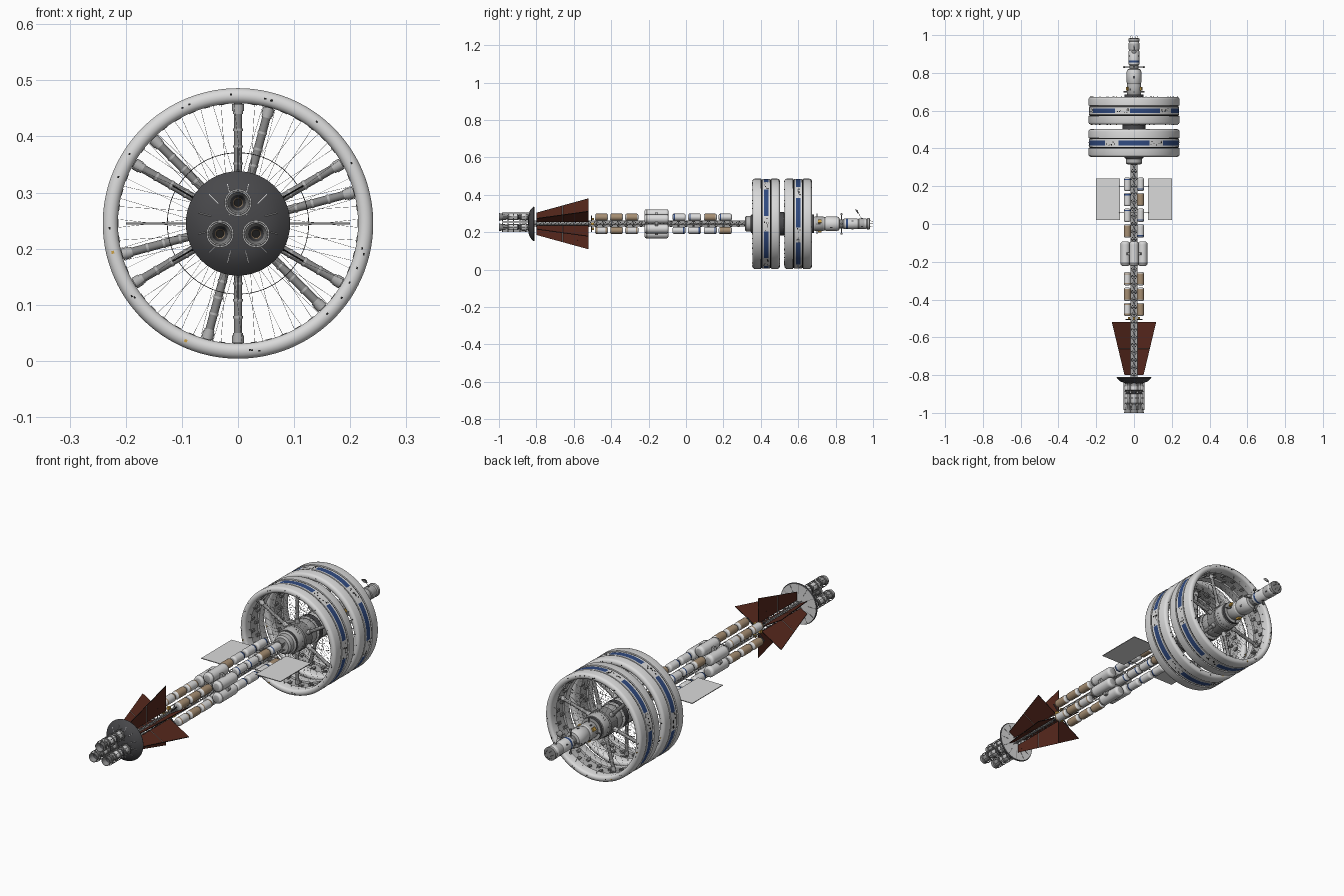
import bpy, bmesh, math, random
from math import radians, sin, cos, pi
from mathutils import Vector, Matrix

if "Cube" in bpy.data.objects:
    bpy.data.objects.remove(bpy.data.objects["Cube"])
random.seed(4)
AXIS = 0.245  # height of the ship's long axis


def material(name, *rgb):
    m = bpy.data.materials.new(name)
    m.use_nodes = True
    m.diffuse_color = (*rgb, 1)
    m.node_tree.nodes["Principled BSDF"].inputs["Base Color"].default_value = (*rgb, 1)
    return m


HULL = material("pale hull", .7, .7, .7)
LIGHT = material("light grey", .45, .45, .45)
GREY = material("mid grey", .25, .25, .25)
DARK = material("dark grey", .065, .065, .07)
BLACK = material("black", .012, .012, .012)
BLUE = material("window blue", .03, .07, .22)
RUST = material("radiator rust", .095, .021, .012)
TAN = material("tank tan", .38, .27, .17)
GOLD = material("gold foil", .6, .35, .06)


def polar(r, deg, y):
    return Vector((r * cos(radians(deg)), y, AXIS + r * sin(radians(deg))))


def finish(name, bm, mats, smooth=True):
    me = bpy.data.meshes.new(name)
    bmesh.ops.recalc_face_normals(bm, faces=bm.faces)
    bm.to_mesh(me)
    bm.free()
    for m in mats:
        me.materials.append(m)
    ob = bpy.data.objects.new(name, me)
    bpy.context.collection.objects.link(ob)
    if smooth:
        me.polygons.foreach_set("use_smooth", [True] * len(me.polygons))
        me.set_sharp_from_angle(angle=radians(38))
    return ob


def lathe(name, profile, mats, rule=None, at=(0, 0), segs=32, closed=False):
    """Spin (radius, y) points around a line parallel to y."""
    bm = bmesh.new()
    rings = [[bm.verts.new((at[0] + r * cos(2 * pi * s / segs), y, AXIS + at[1] + r * sin(2 * pi * s / segs)))
              for s in range(segs)] for r, y in profile]
    n = len(profile)
    for i in range(n if closed else n - 1):
        a, b = rings[i], rings[(i + 1) % n]
        for s in range(segs):
            t = (s + 1) % segs
            f = bm.faces.new((a[s], a[t], b[t], b[s]))
            f.material_index = rule(i, 360 * (s + .5) / segs) if rule else 0
    bmesh.ops.remove_doubles(bm, verts=bm.verts, dist=1e-6)
    return finish(name, bm, mats)


def bars(name, pieces, mat, sides=4):
    """Join straight round bars, each given as start, end, radius."""
    bm = bmesh.new()
    for a, b, r in pieces:
        d = b - a
        mx = Matrix.Translation((a + b) / 2) @ d.to_track_quat('Z', 'Y').to_matrix().to_4x4()
        bmesh.ops.create_cone(bm, cap_ends=True, segments=sides, radius1=r, radius2=r, depth=d.length, matrix=mx)
    return finish(name, bm, [mat], sides > 6)


def blocks(name, pieces, mat):
    """Boxes placed around the axis: radius, angle, y, size (radial, y, tangential)."""
    bm = bmesh.new()
    for r, deg, y, size in pieces:
        mx = (Matrix.Translation(polar(r, deg, y)) @ Matrix.Rotation(-radians(deg), 4, 'Y')
              @ Matrix.Diagonal((*size, 1)))
        bmesh.ops.create_cube(bm, size=1, matrix=mx)
    return finish(name, bm, [mat], False)


def panel(name, corners, nu, nv, line, mats):
    """Thin sheet divided into inset panels with seams."""
    a, b, c, d = corners
    bm = bmesh.new()
    grid = [[bm.verts.new(a.lerp(b, u / nu).lerp(d.lerp(c, u / nu), v / nv)) for u in range(nu + 1)]
            for v in range(nv + 1)]
    for v in range(nv):
        for u in range(nu):
            bm.faces.new((grid[v][u], grid[v][u + 1], grid[v + 1][u + 1], grid[v + 1][u]))
    for f in bmesh.ops.inset_individual(bm, faces=bm.faces[:], thickness=line)["faces"]:
        f.material_index = 1
    ob = finish(name, bm, mats, False)
    mod = ob.modifiers.new("thickness", 'SOLIDIFY')
    mod.thickness, mod.offset = .003, 0


# Habitat wheels: half profile of the rim, mirrored about its middle plane
HALF = [(.221, .047), (.214, .044), (.214, .01), (.217, .004), (.222, .001), (.228, 0), (.234, .002), (.239, .006),
        (.241, .012), (.241, .046), (.236, .047), (.236, .052), (.239, .053), (.239, .061)]
WHEEL = HALF + [(r, .147 - y) for r, y in reversed(HALF)]
LAST = len(WHEEL) - 1
for label, y0, turn in (("front", .355, 90), ("rear", .526, 75)):
    def wheel_rule(i, deg):
        off = (deg - turn + 30) % 60 - 30
        if i == LAST // 2:
            return 1 if abs(off) < 20 else 0
        return 2 if i in (10, LAST - 11) else 3 if i in (0, LAST - 1, LAST) else 0
    lathe(label + "_wheel", [(r, y0 + y) for r, y in WHEEL], [HULL, BLUE, BLACK, LIGHT], wheel_rule,
          segs=144, closed=True)
    mid = y0 + .0735
    spokes, collars, cables = [], [], []
    for k in range(6):
        deg = turn + 60 * k
        spokes.append((polar(.03, deg, mid), polar(.222, deg, mid), .0075))
        collars += [(polar(r, deg, mid), polar(r + w, deg, mid), .0075 + t)
                    for r, w, t in ((.2, .013, .003), (.195, .005, .0015), (.165, .004, .001), (.135, .004, .001),
                                    (.105, .004, .001), (.06, .02, .003))]
    for k in range(36):
        for y, lean in ((y0 + .02, 12), (y0 + .127, -12)):
            cables.append((polar(.06, 10 * k, y), polar(.216, 10 * k + lean, y), .0004))
    bars(label + "_spokes", spokes, GREY, 16)
    bars(label + "_spoke_collars", collars, LIGHT, 16)
    bars(label + "_cables", cables, GREY, 3)
    bars(label + "_cable_hoop", [(polar(.126, 5 * k, mid), polar(.126, 5 * k + 5, mid), .0006) for k in range(72)],
         DARK)
    # Portholes on the sides and window band, equipment inside the rim
    ports = []
    for k in range(50):
        ports.append((random.uniform(.225, .231), random.uniform(0, 360), y0 + random.choice((0, .147)),
                      (.003, .002, .004)))
        gap = turn + 30 + 60 * (k % 6) + random.uniform(-9, 9)
        ports.append((.239, gap, mid + random.uniform(-.012, .012), (.0015, .004, .006)))
    blocks(label + "_portholes", ports, BLACK)
    blocks(label + "_rim_beacons", [(.229, deg, y, (.005, .002, .005)) for deg in (193, 246)
                                    for y in (y0, y0 + .147)], GOLD)
    blocks(label + "_inner_lockers", [(.217, 7.5 * k, mid + .015 * (-1) ** k, (.008, .018, .012))
                                      for k in range(48)], GREY)
    lathe(label + "_wheel_hub", [(.03, y0 + .005), (.052, y0 + .005), (.056, y0 + .012), (.056, y0 + .045),
                                 (.06, y0 + .05), (.06, y0 + .096), (.056, y0 + .1), (.056, y0 + .135),
                                 (.052, y0 + .142), (.03, y0 + .142)], [LIGHT, GREY],
          lambda i, d: 1 if i in (3, 4, 5) else 0)

# Central hub core, bearings and rear command module
lathe("hub_core", [(0, .315), (.034, .315), (.042, .322), (.042, .345), (.05, .35), (.05, .36), (.046, .36),
                   (.046, .495), (.062, .5), (.062, .525), (.046, .53), (.046, .668), (.05, .672), (.05, .685),
                   (0, .685)], [LIGHT, DARK], lambda i, d: 1 if i in (4, 8, 12) else 0)
MODULE = [(0, .68), (.032, .68), (.038, .688), (.038, .735), (.036, .738), (.036, .746), (.039, .75), (.039, .805),
          (.035, .818), (.024, .822), (.024, .84), (.028, .845), (.028, .856), (.028, .866), (.028, .915),
          (.027, .917), (.027, .923), (.029, .925), (.029, .955), (.026, .965), (.03, .97), (.03, .982), (.02, .984),
          (0, .98)]
lathe("command_module", MODULE, [HULL, GREY, LIGHT, BLUE],
      lambda i, d: 3 if i == 12 else 1 if i in (4, 9, 15, 21, 22) else 2 if i in (2, 8, 17, 19, 20) else 0)
blocks("module_hatches", [(.038, 60 * k + 30 * (k % 2), .712 + .065 * (k % 2), (.004, .012, .008)) for k in range(6)]
       + [(.0285, 60 * k + 30, .89 + .05 * (k % 2), (.003, .01, .006)) for k in range(6)], DARK)
blocks("foil_boxes", [(.04, deg, .715, (.01, .018, .016)) for deg in (20, 150, 260)], GOLD)
bars("docking_arms", [(polar(.02, 90 * k, .832), polar(.058, 90 * k, .832), .003) for k in range(4)]
     + [(polar(.035, 90 * k, .7), polar(.055, 90 * k, .7), .003) for k in range(4)]
     + [(polar(.048, 90 * k, .832), polar(.056, 90 * k, .832), .006) for k in range(4)], GREY, 10)
bars("tip_antennas", [(polar(.02, 60 * k, .98), polar(.015, 60 * k, 1), .0008) for k in range(6)]
     + [(polar(.025, 90, .94), polar(.07, 88, .915), .001)], GREY)
dish = lathe("antenna_dish", [(0, .004), (.008, .002), (.014, -.004), (.014, -.005), (.008, .001), (0, .003)], [GREY])
dish.location = (0, .915, .068)
dish.data.transform(Matrix.Translation((0, 0, AXIS)) @ Matrix.Rotation(radians(35), 4, 'X')
                    @ Matrix.Translation((0, 0, -AXIS)))

# Spine truss
truss = []
corner = [45, 135, 225, 315]
for d in corner:
    truss.append((polar(.022, d, -.85), polar(.022, d, .33), .0025))
for s in range(28):
    y = -.8 + .04 * s
    for d in corner:
        truss.append((polar(.022, d, y), polar(.022, d + 90, y), .0016))
        truss.append((polar(.022, d, y), polar(.022, d + 90, y + .04), .0013))
bars("spine_truss", truss, LIGHT)
lathe("spine_pipe", [(0, -.84), (.008, -.84), (.008, .32), (0, .32)], [GREY], segs=12)


def tank(name, y0, y1, r, at, colours, edges):
    """Capsule tank; the chosen profile edges take the second colour, the end caps the third."""
    e = r * .35
    pts = [(0, y0), (r * .6, y0), (r * .92, y0 + e * .5), (r, y0 + e), (r, y0 + e * 2), (r, y1 - e * 2), (r, y1 - e),
           (r * .92, y1 - e * .5), (r * .6, y1), (0, y1)]
    lathe(name, pts, colours, lambda i, d: 1 if i in edges else 2 if i in (0, 8) else 0, at=at, segs=20)


# Cargo tanks in fours, and six large tanks around the middle
for n, y in enumerate((-.487, -.407, -.325, -.072, .011, .095, .175)):
    for k, d in enumerate(corner):
        if n == 1 or (n + k) % 2 == 0 and n < 3 or (n + 2 * k) % 7 == 5:
            style = TAN, (3, 4, 5)
        elif n < 3:
            style = TAN, (3, 5)
        else:
            style = BLUE, (3 + 2 * (k % 2),)
        tank(f"cargo_tank_{n}_{k}", y, y + .07, .0185, (.05 * cos(radians(d)), .05 * sin(radians(d))),
             [HULL, style[0], LIGHT], style[1])
for k in range(6):
    d = radians(30 + 60 * k)
    tank(f"large_tank_{k}", -.222, -.093, .0245, (.053 * cos(d), .053 * sin(d)), [HULL, GREY, LIGHT], (3,))
lathe("large_tank_frame", [(.03, -.165), (.07, -.165), (.07, -.15), (.03, -.15)], [LIGHT], segs=6)
bars("thruster_arms", [(polar(.02, d, -.505), polar(.06, d, -.505), .003) for d in corner], DARK, 6)
blocks("spine_foil_boxes", [(.026, d, -.5, (.012, .014, .012)) for d in (0, 90, 180, 270)], GOLD)

# Flat panels on both sides
for side, label in ((-1, "right"), (1, "left")):
    panel(label + "_side_panel", [Vector((side * x, y, AXIS)) for x, y in
                                  ((.075, .02), (.2, .02), (.2, .24), (.075, .24))], 2, 5, .0018, [HULL, GREY])
    bars(label + "_panel_boom", [(Vector((0, y, AXIS)), Vector((side * .08, y, AXIS)), .002) for y in (.06, .2)], GREY)

# Six tapered radiator fins with a pale cross rail
for k in range(6):
    d = 30 + 60 * k
    panel(f"radiator_fin_{k}", [polar(.022, d, -.8), polar(.058, d, -.8), polar(.135, d, -.52), polar(.022, d, -.52)],
          3, 4, .0024, [RUST, BLACK])
bars("radiator_rails", [(polar(.022, 30 + 60 * k, -.66), polar(.096, 30 + 60 * k, -.66), .0025) for k in range(6)],
     LIGHT)

# Engine shield
lathe("engine_shield", [(0, -.845), (.05, -.843), (.075, -.832), (.093, -.815), (.09, -.81), (0, -.812)],
      [DARK, HULL], lambda i, d: 1 if i == 4 else 0, segs=48)
blocks("shield_ribs", [(.066, 30 * k, -.811, (.04, .003, .002)) for k in range(12)], GREY)
bars("shield_pipes", [(polar(.05, 30 * k + 15, -.843), polar(.073, 30 * k + 15, -.833), .0008) for k in range(12)],
     HULL)

# Three engines with caged bodies
BELL = [(0, -.95), (.007, -.95), (.009, -.96), (.014, -.98), (.019, -1), (.021, -1), (.015, -.975), (.011, -.955),
        (.017, -.945), (.017, -.9), (.012, -.895), (.012, -.885), (.019, -.88), (.019, -.855), (.012, -.84), (0, -.84)]
bell_colours = {0: 1, 1: 4, 2: 3, 4: 2, 8: 2, 9: 3, 10: 3, 12: 2}
cage = []
for k in range(3):
    d = radians(90 + 120 * k)
    at = (.037 * cos(d), .037 * sin(d))
    lathe(f"engine_{k}", BELL, [GREY, BLACK, HULL, DARK, TAN], lambda i, a: bell_colours.get(i, 0), at=at, segs=24)
    for y in (-.985, -.955, -.925, -.89, -.86):
        lathe(f"engine_hoop_{k}", [(.0215, y), (.0245, y), (.0245, y + .006), (.0215, y + .006)], [LIGHT], at=at,
              segs=24, closed=True)
    for j in range(8):
        off = Vector((at[0] + .023 * cos(j * pi / 4), 0, AXIS + at[1] + .023 * sin(j * pi / 4)))
        cage.append((off + Vector((0, -.985, 0)), off + Vector((0, -.835, 0)), .0013))
bars("engine_cages", cage, GREY)
